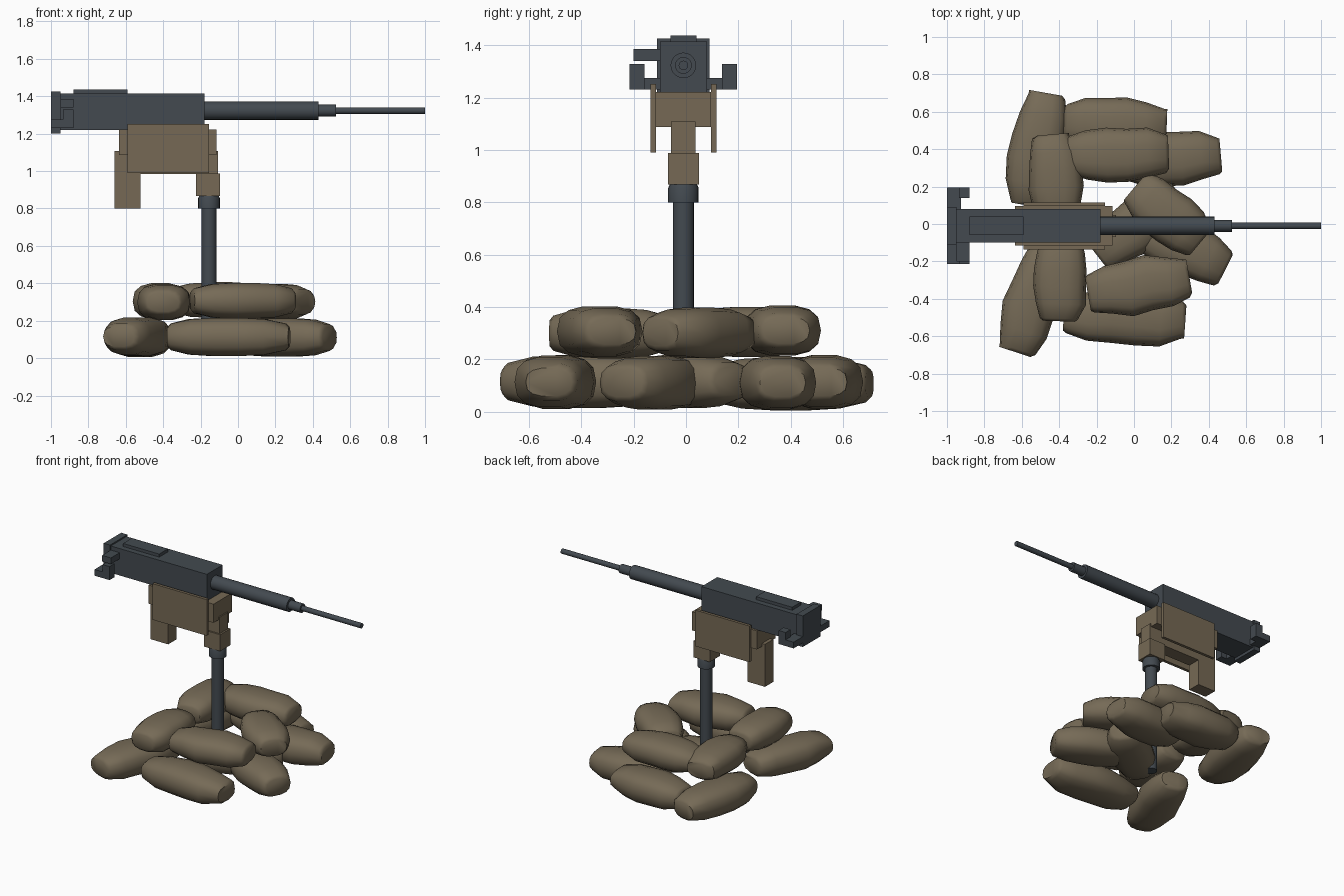
import bpy, bmesh, math, random
from mathutils import Matrix, Vector

if "Cube" in bpy.data.objects:
    bpy.data.objects.remove(bpy.data.objects["Cube"])

random.seed(4)


def material(name, rgb):
    m = bpy.data.materials.new(name)
    m.diffuse_color = (*rgb, 1)
    m.use_nodes = True
    m.node_tree.nodes["Principled BSDF"].inputs["Base Color"].default_value = m.diffuse_color
    return m


GUNMETAL = material("dark gunmetal", (0.056, 0.068, 0.080))
TAN = material("tan mount paint", (0.180, 0.141, 0.089))
CANVAS = material("sandbag canvas", (0.180, 0.145, 0.094))
CY = -0.01          # centre line of the gun


def add_object(name, bm, mat, smooth=False):
    bmesh.ops.recalc_face_normals(bm, faces=bm.faces)
    me = bpy.data.meshes.new(name)
    bm.to_mesh(me)
    bm.free()
    me.materials.append(mat)
    ob = bpy.data.objects.new(name, me)
    bpy.context.collection.objects.link(ob)
    if smooth:
        bpy.ops.object.select_all(action='DESELECT')
        ob.select_set(True)
        bpy.context.view_layer.objects.active = ob
        bpy.ops.object.shade_smooth_by_angle(angle=math.radians(45))
    return ob


def box(name, x, y, z, mat):
    bm = bmesh.new()
    bmesh.ops.create_cube(bm, size=1)
    for v in bm.verts:
        v.co = Vector([(r[0] + r[1]) / 2 + c * (r[1] - r[0]) for c, r in zip(v.co, (x, y, z))])
    return add_object(name, bm, mat)


def lathe(name, profile, origin, axis, mat, n=20):
    """Turned part: profile of (distance along axis, radius)."""
    bm = bmesh.new()
    rings = []
    for d, r in profile:
        ring = []
        for i in range(n):
            a = 2 * math.pi * i / n
            c, s = r * math.cos(a), r * math.sin(a)
            p = Vector((d, c, s)) if axis == 'X' else Vector((c, s, d))
            ring.append(bm.verts.new(p + Vector(origin)))
        rings.append(ring)
    for a, b in zip(rings, rings[1:]):
        for i in range(n):
            bm.faces.new((a[i], a[(i + 1) % n], b[(i + 1) % n], b[i]))
    bm.faces.new(rings[0])
    bm.faces.new(rings[-1])
    return add_object(name, bm, mat, True)


def sandbag(name, x, y, z, length, angle, width=0.29, height=0.205):
    """Stuffed pillow: rounded cross-sections, narrowing to flat sewn ends."""
    bm = bmesh.new()
    n = 14
    stations = [(-1, .60, .52), (-.94, .70, .70), (-.6, .9, .93), (-.2, 1, 1),
                (.2, 1, 1), (.6, .9, .93), (.94, .70, .70), (1, .60, .52)]
    rings = []
    for t, w, h in stations:
        w *= random.uniform(.97, 1.03)
        dy = random.uniform(-.008, .008)
        ring = []
        for i in range(n):
            a = 2 * math.pi * i / n
            c, s = math.cos(a), math.sin(a)
            c = math.copysign(abs(c) ** .75, c) * w * width / 2
            s = math.copysign(abs(s) ** .75, s) * h * height / 2
            ring.append(bm.verts.new((t * length / 2, c + dy, s)))
        rings.append(ring)
    for a, b in zip(rings, rings[1:]):
        for i in range(n):
            bm.faces.new((a[i], a[(i + 1) % n], b[(i + 1) % n], b[i]))
    bm.faces.new(rings[0])
    bm.faces.new(rings[-1])
    bm.transform(Matrix.Translation((x, y, z)) @ Matrix.Rotation(math.radians(angle), 4, 'Z'))
    return add_object(name, bm, CANVAS, True)


# Gun body, lid and rear plate
box("receiver", (-0.955, -0.18), (CY - 0.09, CY + 0.09), (1.22, 1.415), GUNMETAL)
box("receiver_lid", (-0.88, -0.59), (CY - 0.05, CY + 0.05), (1.41, 1.437), GUNMETAL)
box("rear_plate", (-1.0, -0.95), (CY - 0.1, CY + 0.1), (1.20, 1.425), GUNMETAL)

# Spade grips on a crossbar, and charging handle
box("grip_crossbar", (-1.0, -0.925), (CY - 0.205, CY + 0.205), (1.23, 1.275), GUNMETAL)
for side, s in (("left", 1), ("right", -1)):
    ys = sorted((CY + s * 0.148, CY + s * 0.205))
    box(side + "_grip", (-0.935, -0.88), ys, (1.23, 1.328), GUNMETAL)
box("charging_handle", (-0.95, -0.88), (-0.20, -0.09), (1.34, 1.385), GUNMETAL)

# Barrel jacket, collar and barrel
lathe("barrel", [(-0.19, .049), (.43, .049), (.43, .032), (.525, .032), (.525, .018), (1, .018)],
      (0, CY, 1.323), 'X', GUNMETAL)

# Cradle
for side, s in (("left", 1), ("right", -1)):
    ys = sorted((CY + s * 0.105, CY + s * 0.126))
    box(side + "_cradle_plate", (-0.59, -0.155), ys, (0.99, 1.252), TAN)
box("cradle_block", (-0.635, -0.115), (CY - 0.106, CY + 0.106), (1.087, 1.222), TAN)
box("cradle_beam", (-0.66, -0.107), (CY - 0.047, CY + 0.047), (0.985, 1.108), TAN)
box("cradle_rear_leg", (-0.66, -0.52), (CY - 0.047, CY + 0.047), (0.80, 1.0), TAN)
box("pivot_block", (-0.225, -0.095), (CY - 0.059, CY + 0.059), (0.868, 0.988), TAN)

# Pedestal pole with socket collar
lathe("pedestal", [(.03, .04), (.80, .04), (.80, .058), (.855, .058), (.872, .05)],
      (-0.155, CY, 0), 'Z', GUNMETAL)

# Sandbags: x, y, length, angle
lower = [(-0.52, 0.40, 0.61, 80), (-0.10, 0.53, 0.55, -2), (0.20, 0.35, 0.53, 5),
         (0.26, -0.12, 0.52, -27), (-0.05, -0.50, 0.65, -4), (-0.54, -0.40, 0.60, 72),
         (0.02, 0.0, 0.55, 38)]
upper = [(-0.42, 0.24, 0.48, 95), (-0.09, 0.37, 0.55, 2), (0.025, -0.33, 0.55, 10),
         (-0.39, -0.29, 0.46, 88), (0.18, 0.05, 0.46, -40)]
for i, (x, y, l, a) in enumerate(lower):
    sandbag("lower_sandbag_%d" % (i + 1), x, y, 0.11 + random.uniform(-.006, .006), l, a,
            height=0.208)
for i, (x, y, l, a) in enumerate(upper):
    sandbag("upper_sandbag_%d" % (i + 1), x, y, 0.305 + random.uniform(-.006, .006), l, a,
            height=0.195)
